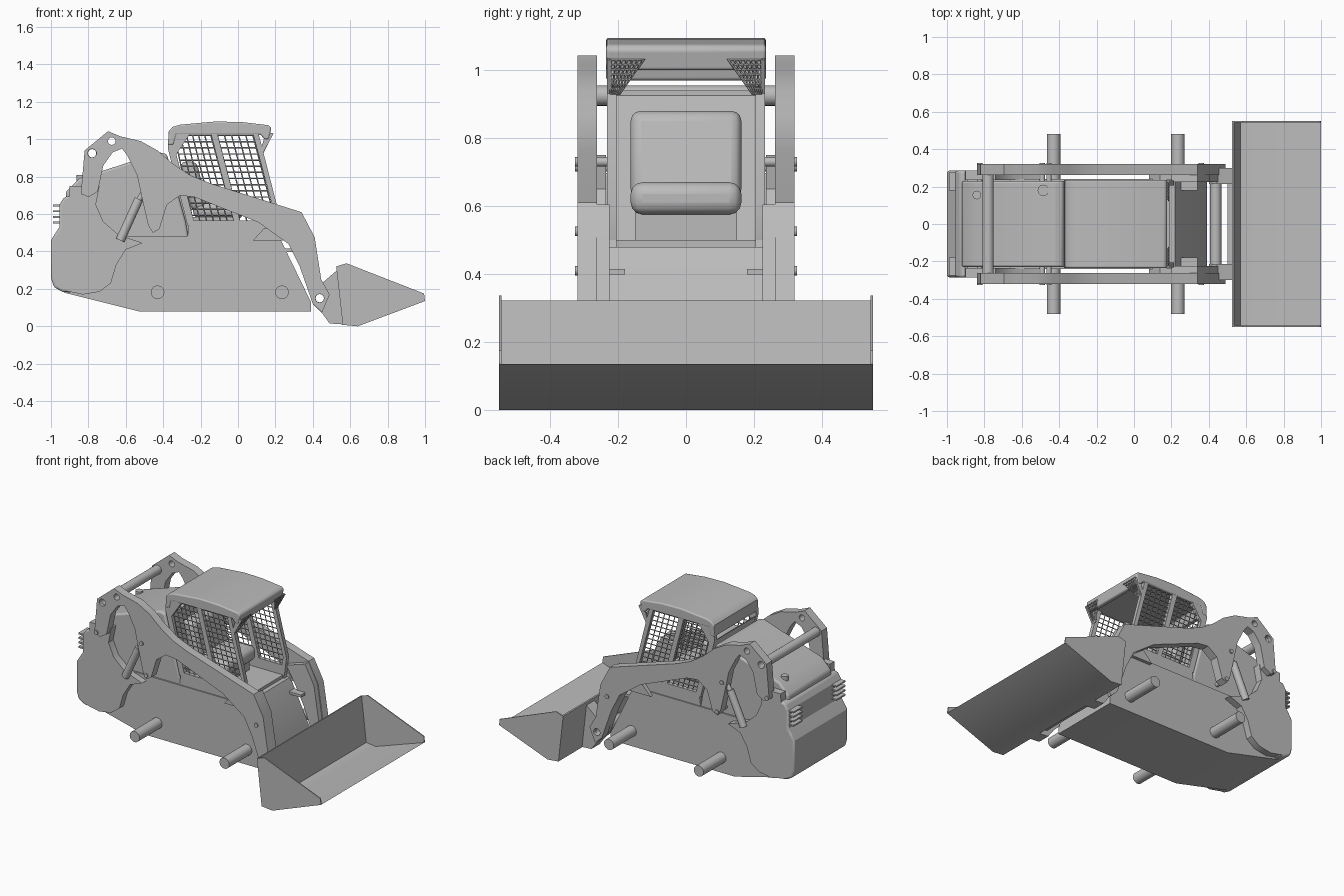
import bpy, bmesh, math
from mathutils import Vector

cube = bpy.data.objects.get("Cube")
if cube:
    bpy.data.objects.remove(cube, do_unlink=True)

grey = bpy.data.materials.new("machine_grey")
grey.use_nodes = True
colour = (0.5, 0.5, 0.5, 1)
grey.diffuse_color = colour
grey.node_tree.nodes["Principled BSDF"].inputs["Base Color"].default_value = colour
parts = []


def finish(name, bm):
    bmesh.ops.recalc_face_normals(bm, faces=bm.faces)
    mesh = bpy.data.meshes.new(name)
    bm.to_mesh(mesh)
    bm.free()
    mesh.materials.append(grey)
    ob = bpy.data.objects.new(name, mesh)
    bpy.context.collection.objects.link(ob)
    parts.append(ob)
    return ob


def prism(name, profile, y0, y1, bevel=0):
    """Side profile (x, z) extruded from y0 to y1."""
    bm = bmesh.new()
    face = bm.faces.new([bm.verts.new((x, y0, z)) for x, z in profile])
    new = bmesh.ops.extrude_face_region(bm, geom=[face])["geom"]
    bmesh.ops.translate(bm, vec=(0, y1 - y0, 0),
                        verts=[v for v in new if isinstance(v, bmesh.types.BMVert)])
    ob = finish(name, bm)
    if bevel:
        mod = ob.modifiers.new("rounded", 'BEVEL')
        mod.width, mod.segments = bevel, 3
        mod.limit_method, mod.angle_limit = 'ANGLE', math.radians(40)
    return ob


def box(name, x0, x1, y0, y1, z0, z1, bevel=0):
    return prism(name, [(x0, z0), (x1, z0), (x1, z1), (x0, z1)], y0, y1, bevel)


def rod(name, a, b, radius, sides=24):
    """Solid round bar between two points."""
    a, b = Vector(a), Vector(b)
    bm = bmesh.new()
    bmesh.ops.create_cone(bm, cap_ends=True, segments=sides, radius1=radius,
                          radius2=radius, depth=(b - a).length)
    turn = (b - a).to_track_quat('Z', 'Y').to_matrix().to_4x4()
    bmesh.ops.transform(bm, matrix=turn, verts=bm.verts)
    bmesh.ops.translate(bm, vec=(a + b) / 2, verts=bm.verts)
    return finish(name, bm)


def drill(ob, holes):
    """Cut round holes (x, z, radius) through a part along y."""
    for x, z, r in holes:
        cutter = rod("cutter", (x, -0.7, z), (x, 0.7, z), r)
        parts.remove(cutter)
        mod = ob.modifiers.new("hole", 'BOOLEAN')
        mod.operation, mod.object, mod.solver = 'DIFFERENCE', cutter, 'EXACT'
        cutter.hide_render = True
        bpy.context.view_layer.objects.active = ob
        bpy.ops.object.modifier_apply(modifier=mod.name)
        bpy.data.objects.remove(cutter, do_unlink=True)


def grille(name, corners, nu, nv, wire=0.007):
    """Wire mesh on a four-sided panel."""
    a, b, c, d = [Vector(p) for p in corners]
    bm = bmesh.new()
    rows = [[bm.verts.new(a.lerp(b, i / nu).lerp(d.lerp(c, i / nu), j / nv))
             for i in range(nu + 1)] for j in range(nv + 1)]
    for r0, r1 in zip(rows, rows[1:]):
        for i in range(nu):
            bm.faces.new((r0[i], r0[i + 1], r1[i + 1], r1[i]))
    ob = finish(name, bm)
    mod = ob.modifiers.new("wires", 'WIREFRAME')
    mod.thickness = wire
    mod.use_boundary = True


# Chassis, engine hood and rear door
prism("chassis", [(-0.93, 0.18), (-0.53, 0.08), (0.39, 0.08), (0.39, 0.13),
                  (0.22, 0.48), (-0.9, 0.48)], -0.24, 0.24)
prism("engine_hood", [(-0.92, 0.45), (-0.26, 0.45), (-0.28, 0.56), (-0.38, 0.92),
                      (-0.42, 0.93), (-0.85, 0.79), (-0.92, 0.72)], -0.23, 0.23, 0.012)
prism("rear_door", [(-0.94, 0.185), (-0.985, 0.21), (-1, 0.26), (-1, 0.46),
                    (-0.975, 0.5), (-0.955, 0.53), (-0.955, 0.65), (-0.93, 0.69),
                    (-0.89, 0.7), (-0.89, 0.18)], -0.285, 0.285, 0.012)
rod("fuel_cap", (-0.84, 0.155, 0.77), (-0.84, 0.155, 0.81), 0.023)
rod("exhaust_outlet", (-0.485, 0.18, 0.88), (-0.485, 0.18, 0.925), 0.03)

# Loader arm outline with its arched rear end and cylinder lug
arm = [(-0.82, 0.94), (-0.695, 1.043), (-0.63, 1.016), (-0.52, 0.99), (-0.43, 0.94),
       (-0.35, 0.87), (-0.26, 0.81), (-0.15, 0.765), (0.34, 0.61), (0.41, 0.476),
       (0.445, 0.25), (0.49, 0.17), (0.45, 0.075), (0.4, 0.12), (0.33, 0.32),
       (0.27, 0.44), (0.11, 0.555), (-0.23, 0.69), (-0.31, 0.7), (-0.38, 0.65),
       (-0.42, 0.52), (-0.455, 0.5), (-0.48, 0.54), (-0.51, 0.67), (-0.54, 0.81),
       (-0.59, 0.91), (-0.62, 0.95), (-0.67, 0.93), (-0.72, 0.86), (-0.75, 0.72),
       (-0.8, 0.69), (-0.84, 0.71)]
arm_leg = [(0.2, 0.56), (0.34, 0.605), (0.405, 0.476), (0.44, 0.25), (0.48, 0.17),
           (0.45, 0.08), (0.405, 0.12), (0.33, 0.32), (0.27, 0.44)]
tower = [(-0.925, 0.19), (-0.9, 0.75), (-0.74, 0.75), (-0.76, 0.65), (-0.72, 0.56),
         (-0.64, 0.49), (-0.51, 0.445), (-0.6, 0.41), (-0.65, 0.33), (-0.68, 0.23),
         (-0.74, 0.185), (-0.83, 0.17)]
coupler = [(0.42, 0.2), (0.46, 0.24), (0.53, 0.3), (0.565, 0.01), (0.49, 0.015),
           (0.45, 0.07), (0.4, 0.12)]
holes = [(-0.78, 0.925, 0.023), (-0.675, 0.99, 0.02), (0.437, 0.15, 0.023)]

for side, s in (("right", -1), ("left", 1)):
    # Lift arm, tower and coupler
    drill(prism(side + "_lift_arm", arm, s * 0.262, s * 0.32), holes)
    drill(prism(side + "_arm_leg", arm_leg, s * 0.225, s * 0.265), holes[2:])
    prism(side + "_rear_tower", tower, s * 0.235, s * 0.285)
    drill(prism(side + "_coupler_plate", coupler, s * 0.215, s * 0.3), holes[2:])
    prism(side + "_step_plate", [(0.08, 0.46), (0.14, 0.525), (0.2, 0.52), (0.25, 0.46)],
          s * 0.235, s * 0.262)
    box(side + "_foot_bracket", 0.22, 0.34, s * 0.18, s * 0.235, 0.398, 0.415)
    # Hydraulics and pins
    rod(side + "_lift_cylinder", (-0.63, s * 0.29, 0.46), (-0.53, s * 0.29, 0.68), 0.024)
    rod(side + "_lift_piston", (-0.54, s * 0.29, 0.66), (-0.49, s * 0.29, 0.74), 0.015)
    for x, z in ((-0.825, 0.715), (-0.49, 0.73), (-0.455, 0.525), (0.36, 0.41)):
        rod(side + "_pivot_pin", (x, s * 0.23, z), (x, s * 0.327, z), 0.014, 16)
    for x in (-0.43, 0.235):
        rod(side + "_axle", (x, s * 0.2, 0.182), (x, s * 0.48, 0.182), 0.036, 32)
    # Rear louvres
    for i in range(4):
        z = 0.55 + i * 0.03
        box(side + "_louvre", -0.99, -0.94, s * 0.18, s * 0.275, z, z + 0.01)
    # Cab side frame
    bars = {
        "front_pillar": [(0.08, 1.03), (0.11, 1.03), (0.215, 0.62), (0.2, 0.5), (0.17, 0.5), (0.19, 0.62)],
        "middle_pillar": [(-0.145, 1.03), (-0.11, 1.03), (0.015, 0.55), (-0.02, 0.55)],
        "rear_pillar": [(-0.375, 0.95), (-0.37, 1.04), (-0.25, 1.04), (-0.33, 0.92),
                        (-0.23, 0.54), (-0.27, 0.54)],
        "sill": [(-0.27, 0.48), (-0.26, 0.565), (0.18, 0.565), (0.2, 0.48)],
    }
    for part, outline in bars.items():
        prism(side + "_cab_" + part, outline, s * 0.205, s * 0.232)
    y = s * 0.22
    grille(side + "_rear_window_guard", [(-0.24, y, 0.56), (-0.02, y, 0.56),
           (-0.145, y, 1.02), (-0.34, y, 1.02)], 6, 14)
    grille(side + "_front_window_guard", [(0.01, y, 0.56), (0.2, y, 0.56),
           (0.08, y, 1.02), (-0.11, y, 1.02)], 5, 14)
    # Lamp guards hanging under the roof lip
    grille(side + "_lamp_guard", [(0.135, s * 0.222, 0.93), (0.135, s * 0.195, 0.93),
           (0.185, s * 0.125, 1.03), (0.185, s * 0.222, 1.03)], 6, 7, 0.006)
    prism(side + "_lamp_cheek", [(0.12, 0.94), (0.135, 0.93), (0.19, 1.03), (0.15, 1.04)],
          s * 0.222, s * 0.232)
    # Bucket cheek
    prism(side + "_bucket_cheek", [(0.525, 0.32), (0.58, 0.337), (0.995, 0.175),
          (1, 0.135), (0.64, 0), (0.56, 0.008)], s * 0.543, s * 0.55)

# Hollow cross tubes joining the two arms
for name, (x, z, r) in zip(("rear_cross_tube", "front_cross_tube"), (holes[0], holes[2])):
    tube = rod(name, (x, -0.3, z), (x, 0.3, z), r + 0.007)
    drill(tube, [(x, z, r - 0.001)])

# Cab roof, back panel, floor and seat
prism("cab_roof", [(-0.375, 0.97), (-0.37, 1.045), (-0.35, 1.066), (-0.31, 1.078),
                   (-0.12, 1.095), (0.02, 1.092), (0.165, 1.075), (0.178, 1.06),
                   (0.165, 1.0), (0.14, 1.0), (0.12, 1.025), (-0.33, 1.025),
                   (-0.345, 0.97)], -0.235, 0.235, 0.008)
prism("cab_back_panel", [(-0.27, 0.48), (-0.25, 0.48), (-0.345, 0.925), (-0.37, 0.94)],
      -0.21, 0.21)
box("cab_floor", -0.27, 0.19, -0.21, 0.21, 0.46, 0.5)
box("seat_base", -0.26, -0.02, -0.15, 0.15, 0.49, 0.585)
box("seat_cushion", -0.24, 0.03, -0.163, 0.163, 0.575, 0.67, 0.035)
prism("seat_backrest", [(-0.25, 0.62), (-0.16, 0.62), (-0.22, 0.88), (-0.31, 0.88)],
      -0.163, 0.163, 0.03)

# Bucket shell
prism("bucket_shell", [(0.525, 0.32), (0.56, 0.008), (0.64, 0), (1, 0.135),
                       (0.64, 0.012), (0.57, 0.02), (0.535, 0.322)], -0.545, 0.545)
box("coupler_bar", 0.5, 0.55, -0.28, 0.28, 0.05, 0.1)

# Shading
bpy.ops.object.select_all(action='DESELECT')
for ob in parts:
    ob.select_set(True)
bpy.context.view_layer.objects.active = parts[0]
bpy.ops.object.shade_smooth_by_angle(angle=math.radians(30))
